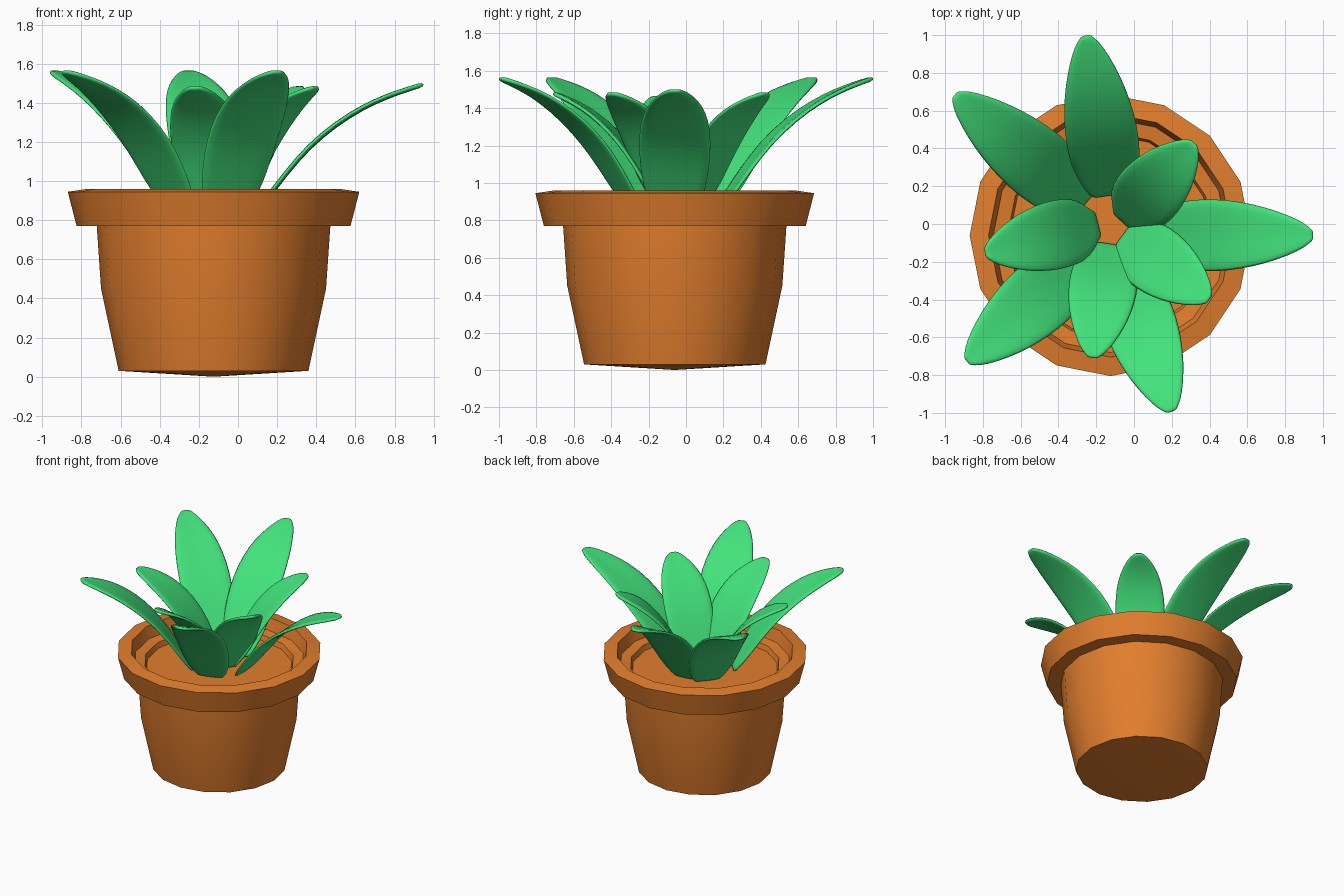
import bpy, bmesh
from math import sin, cos, pi, radians, atan2, hypot

if "Cube" in bpy.data.objects:
    bpy.data.objects.remove(bpy.data.objects["Cube"])

CX, CY = -0.125, -0.06   # pot axis
SOIL_Z = .82


def material(name, color):
    m = bpy.data.materials.new(name)
    m.diffuse_color = color
    m.use_nodes = True
    m.node_tree.nodes["Principled BSDF"].inputs["Base Color"].default_value = m.diffuse_color
    return m


def finish(name, bm, mat, angle, location):
    bmesh.ops.recalc_face_normals(bm, faces=bm.faces)
    me = bpy.data.meshes.new(name)
    bm.to_mesh(me)
    bm.free()
    ob = bpy.data.objects.new(name, me)
    bpy.context.collection.objects.link(ob)
    me.materials.append(mat)
    bpy.ops.object.select_all(action='DESELECT')
    ob.select_set(True)
    bpy.context.view_layer.objects.active = ob
    bpy.ops.object.shade_smooth_by_angle(angle=radians(angle))
    ob.location = location
    return ob


def lathe(name, profile, mat, sides=16):
    """Revolve (radius, z) points around the pot axis; radius 0 makes a pole."""
    bm = bmesh.new()
    rings = []
    for r, z in profile:
        n = sides if r else 1
        rings.append([bm.verts.new((r * cos(2 * pi * i / sides), r * sin(2 * pi * i / sides), z))
                      for i in range(n)])
    for a, b in zip(rings, rings[1:]):
        for i in range(sides):
            j = (i + 1) % sides
            quad = [a[i % len(a)], a[j % len(a)], b[j % len(b)], b[i % len(b)]]
            bm.faces.new(list(dict.fromkeys(quad)))
    return finish(name, bm, mat, 30, (CX, CY, 0))


def leaf(name, base, tip, mat, width=1.0, base_width=.10):
    """Arching blade from base (x, y) on the soil to tip (x, y, z), slightly cupped."""
    rows = [(0, 0, base_width), (.06, .10, base_width + .04), (.135, .225, .172),
            (.26, .435, .192), (.40, .615, .197), (.56, .765, .182), (.71, .87, .152),
            (.85, .94, .108), (.95, .98, .065), (1.0, 1.0, .022)]
    dx, dy = tip[0] - base[0], tip[1] - base[1]
    reach, rise = hypot(dx, dy), tip[2] - SOIL_Z
    bm = bmesh.new()
    grid = []
    for t, h, w in rows:
        w *= width
        grid.append([bm.verts.new((t * reach, w * s, h * rise + .05 * w * (abs(s) - .5)))
                     for s in (-1, -.5, 0, .5, 1)])
    for a, b in zip(grid, grid[1:]):
        for i in range(4):
            bm.faces.new((a[i], a[i + 1], b[i + 1], b[i]))
    ob = finish(name, bm, mat, 60, (base[0], base[1], SOIL_Z))
    ob.rotation_euler.z = atan2(dy, dx)
    sol = ob.modifiers.new("thickness", 'SOLIDIFY')
    sol.thickness, sol.offset = .024, 0
    sub = ob.modifiers.new("rounding", 'SUBSURF')
    sub.levels = sub.render_levels = 1
    return ob


terracotta = material("terracotta", (.76, .21, .027, 1))
green = material("leaf_green", (.055, .76, .2, 1))

# Pot with overhanging rim and stepped inside
lathe("pot", [(0, 0), (.485, .03), (.575, .45), (.597, .77), (.70, .77), (.745, .945),
              (.645, .96), (.62, .87), (.545, .86), (.53, .81)], terracotta)

# Soil disc
lathe("soil", [(.54, SOIL_Z), (0, SOIL_Z)], terracotta)

# Outer leaves
outer = [((.075, -.06), (.95, -.06, 1.495)), ((-.12, .15), (-.255, 1.0, 1.56)),
         ((-.255, .105), (-.95, .685, 1.56)), ((-.275, -.19), (-.885, -.73, 1.56)),
         ((-.065, -.25), (.2, -.995, 1.56))]
for i, (b, t) in enumerate(outer):
    leaf(f"outer_leaf_{i + 1}", b, t, green)

# Inner leaves, narrower at the base
inner = [((-.06, .01), (.32, .43, 1.48)), ((-.19, .0), (-.79, -.155, 1.46)),
         ((-.13, -.105), (-.22, -.71, 1.48)), ((-.06, -.06), (.40, -.40, 1.48))]
for i, (b, t) in enumerate(inner):
    leaf(f"inner_leaf_{i + 1}", b, t, green, .95, .07)
